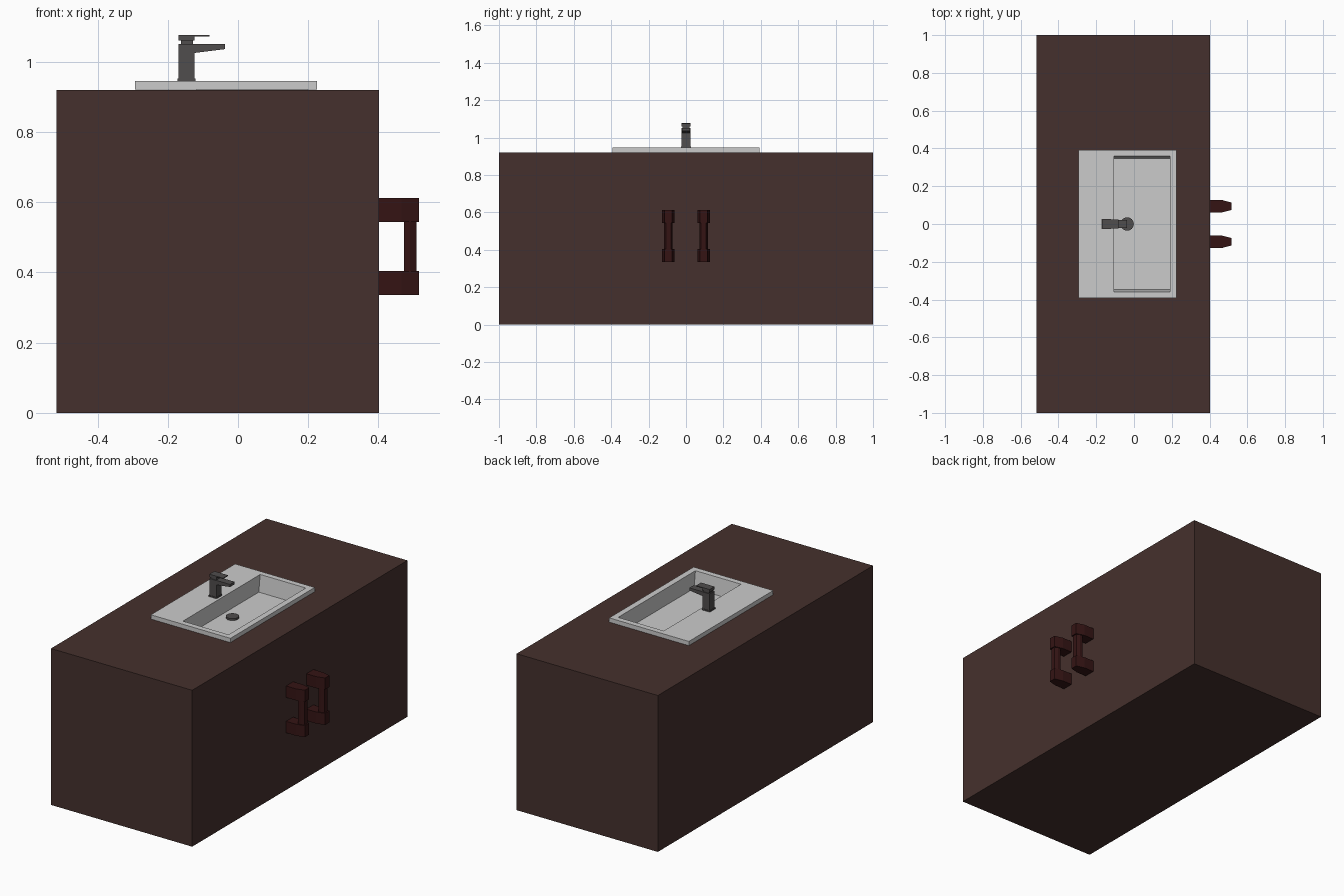
import bpy, bmesh

if "Cube" in bpy.data.objects:
    bpy.data.objects.remove(bpy.data.objects["Cube"])


def material(name, rgb):
    m = bpy.data.materials.new(name)
    m.diffuse_color = (*rgb, 1)
    m.use_nodes = True
    m.node_tree.nodes["Principled BSDF"].inputs["Base Color"].default_value = m.diffuse_color
    return m


WOOD = material("dark_wood", (0.06, 0.03, 0.026))
RED = material("dark_red", (0.035, 0.007, 0.007))
METAL = material("dark_metal", (0.08, 0.075, 0.075))


def finish(name, bm, mat=None):
    bmesh.ops.recalc_face_normals(bm, faces=bm.faces)
    me = bpy.data.meshes.new(name)
    bm.to_mesh(me)
    bm.free()
    ob = bpy.data.objects.new(name, me)
    bpy.context.collection.objects.link(ob)
    if mat:
        me.materials.append(mat)
    return ob


def add_loft(bm, rings):
    """Skin a stack of rectangles (x0, x1, y0, y1, z) and cap both ends."""
    loops = []
    for x0, x1, y0, y1, z in rings:
        loops.append([bm.verts.new((x, y, z)) for x, y in
                      ((x0, y0), (x1, y0), (x1, y1), (x0, y1))])
    for a, b in zip(loops, loops[1:]):
        for i in range(4):
            j = (i + 1) % 4
            bm.faces.new((a[i], a[j], b[j], b[i]))
    bm.faces.new(loops[0][::-1])
    bm.faces.new(loops[-1])


def add_prism(bm, outline, z0, z1):
    """Extrude a plan outline from z0 to z1."""
    face = bm.faces.new([bm.verts.new((x, y, z0)) for x, y in outline])
    ext = bmesh.ops.extrude_face_region(bm, geom=[face])
    verts = [g for g in ext["geom"] if isinstance(g, bmesh.types.BMVert)]
    bmesh.ops.translate(bm, verts=verts, vec=(0, 0, z1 - z0))


# Cabinet with a recess for the bowl
bm = bmesh.new()
add_loft(bm, [(-0.517, 0.402, -1, 1, 0), (-0.517, 0.402, -1, 1, 0.92),
              (-0.12, 0.2, -0.37, 0.37, 0.92), (-0.12, 0.2, -0.37, 0.37, 0.83)])
finish("cabinet", bm, WOOD)

# Sink: bowl shell, overhanging rim and tapered basin
bm = bmesh.new()
add_loft(bm, [(-0.118, 0.198, -0.368, 0.368, 0.832), (-0.118, 0.198, -0.368, 0.368, 0.921),
              (-0.293, 0.225, -0.392, 0.392, 0.921), (-0.293, 0.225, -0.392, 0.392, 0.946),
              (-0.107, 0.19, -0.359, 0.359, 0.946), (-0.107, 0.19, -0.346, 0.346, 0.847)])
finish("sink", bm)

# Drain
bpy.ops.mesh.primitive_cylinder_add(vertices=32, radius=0.035, depth=0.012,
                                    location=(-0.036, 0, 0.852))
drain = bpy.context.object
drain.name = "drain"
drain.data.materials.append(METAL)
bpy.ops.object.shade_smooth_by_angle()

# Tap: base plate, body, neck, handle block and lever
bm = bmesh.new()
add_loft(bm, [(-0.173, -0.121, -0.026, 0.026, 0.945), (-0.173, -0.121, -0.026, 0.026, 0.953)])
add_loft(bm, [(-0.17, -0.124, -0.023, 0.023, 0.953), (-0.17, -0.124, -0.023, 0.023, 1.051)])
add_loft(bm, [(-0.163, -0.128, -0.018, 0.018, 1.051), (-0.163, -0.128, -0.018, 0.018, 1.06)])
add_loft(bm, [(-0.17, -0.124, -0.023, 0.023, 1.06), (-0.17, -0.124, -0.023, 0.023, 1.072)])
add_loft(bm, [(-0.17, -0.081, -0.023, 0.023, 1.072), (-0.17, -0.081, -0.023, 0.023, 1.077)])
# Spout, tapering towards the tip
spout = [(-0.126, 1.025), (-0.037, 1.036), (-0.037, 1.051), (-0.126, 1.051)]
sides = [[bm.verts.new((x, y, z)) for x, z in spout] for y in (-0.021, 0.021)]
bm.faces.new(sides[0])
bm.faces.new(sides[1][::-1])
for i in range(4):
    j = (i + 1) % 4
    bm.faces.new((sides[0][i], sides[1][i], sides[1][j], sides[0][j]))
finish("tap", bm, METAL)

# Pair of door handles: two tapered blocks joined by a bar
for side, y in (("left", -0.094), ("right", 0.094)):
    bm = bmesh.new()
    block = [(0.4, y - 0.033), (0.465, y - 0.033), (0.515, y - 0.02),
             (0.515, y + 0.02), (0.465, y + 0.033), (0.4, y + 0.033)]
    for z0, z1 in ((0.336, 0.404), (0.544, 0.612)):
        add_prism(bm, block, z0, z1)
    bar = [(0.473, y - 0.023), (0.49, y - 0.023), (0.508, y - 0.014),
           (0.508, y + 0.014), (0.49, y + 0.023), (0.473, y + 0.023)]
    add_prism(bm, bar, 0.404, 0.544)
    finish("handle_" + side, bm, RED)
